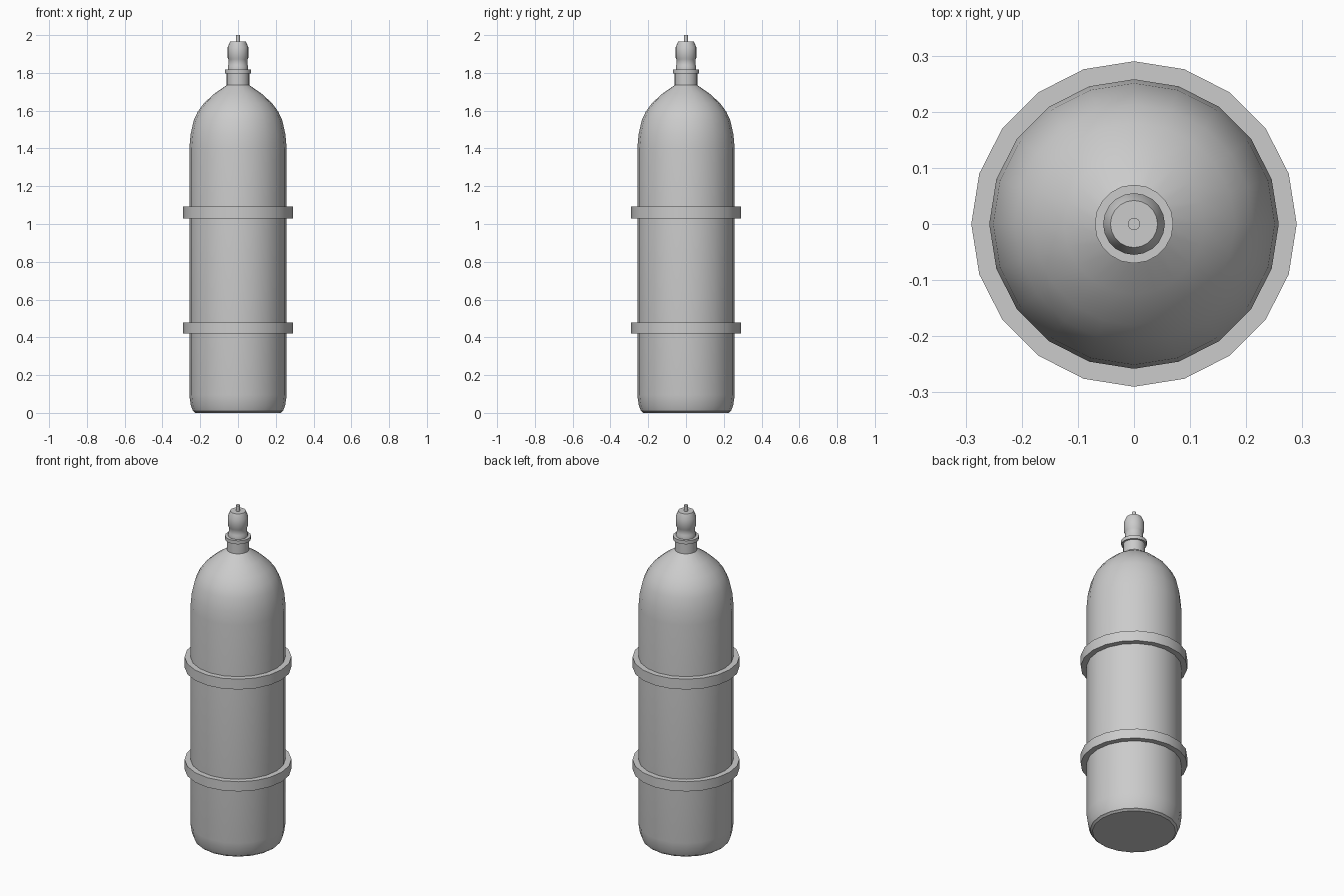
import bpy, bmesh, math

if "Cube" in bpy.data.objects:
    bpy.data.objects.remove(bpy.data.objects["Cube"])

SIDES = 20


def lathe(name, profile, closed=False, smooth=35):
    """Spin a (radius, z) profile around z; open profiles get end caps."""
    bm = bmesh.new()
    rings = [[bm.verts.new((r * math.cos(2 * math.pi * i / SIDES),
                            r * math.sin(2 * math.pi * i / SIDES), z))
              for i in range(SIDES)] for r, z in profile]
    pairs = list(zip(rings, rings[1:]))
    if closed:
        pairs.append((rings[-1], rings[0]))
    else:
        bm.faces.new(rings[0][::-1])
        bm.faces.new(rings[-1])
    for a, b in pairs:
        for i in range(SIDES):
            j = (i + 1) % SIDES
            bm.faces.new((a[i], a[j], b[j], b[i]))
    bmesh.ops.recalc_face_normals(bm, faces=bm.faces)
    mesh = bpy.data.meshes.new(name)
    bm.to_mesh(mesh)
    bm.free()
    obj = bpy.data.objects.new(name, mesh)
    bpy.context.collection.objects.link(obj)
    bpy.context.view_layer.objects.active = obj
    obj.select_set(True)
    bpy.ops.object.shade_smooth_by_angle(angle=math.radians(smooth))
    obj.select_set(False)
    return obj


# Tank with rounded foot and domed shoulder, ending in the neck
lathe("tank_body", [
    (0.230, 0.005), (0.238, 0.010), (0.250, 0.040), (0.258, 0.095),
    (0.258, 1.40), (0.251, 1.475), (0.234, 1.55), (0.213, 1.595),
    (0.180, 1.64), (0.125, 1.69), (0.060, 1.735)])
bpy.data.objects["tank_body"].location.z = -0.005 + 0.005
lathe("tank_foot", [(0.226, 0.0), (0.234, 0.006)])

# Neck and collar
lathe("neck", [(0.060, 1.72), (0.060, 1.80)])
lathe("collar", [(0.070, 1.797), (0.070, 1.818)])

# Valve: waisted stem, chamfered cap and pin
lathe("valve", [
    (0.053, 1.815), (0.053, 1.835), (0.050, 1.842), (0.050, 1.872),
    (0.055, 1.880), (0.055, 1.935), (0.042, 1.966)])
lathe("valve_pin", [(0.011, 1.96), (0.011, 2.0)])

# Retaining straps
for label, z0, z1 in (("lower", 0.42, 0.478), ("upper", 1.03, 1.092)):
    lathe(label + "_strap",
          [(0.256, z0), (0.29, z0), (0.29, z1), (0.256, z1)], closed=True)
